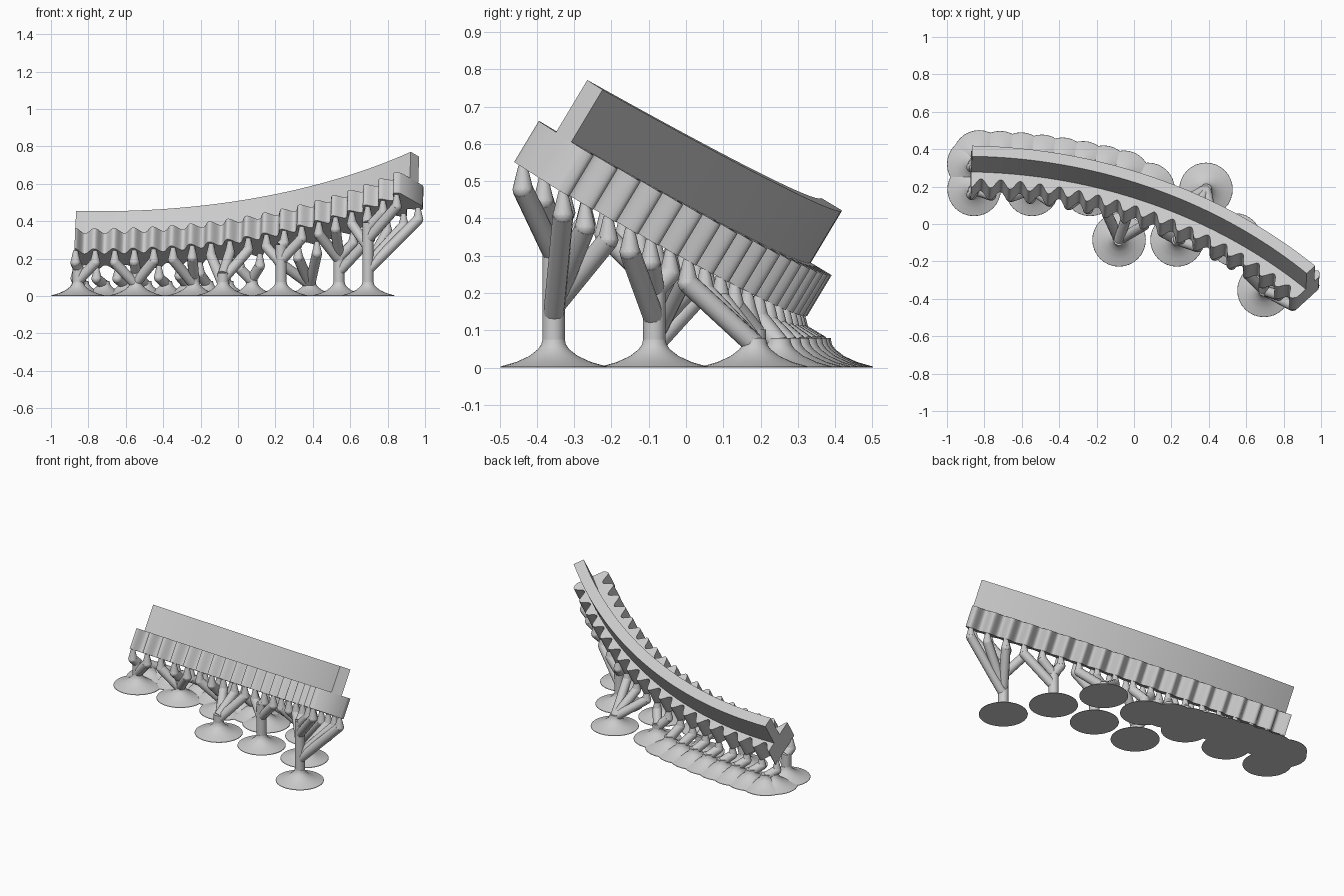
import bpy, bmesh, math
from mathutils import Vector, Matrix

if "Cube" in bpy.data.objects:
    bpy.data.objects.remove(bpy.data.objects["Cube"], do_unlink=True)

grey = bpy.data.materials.new("plain grey")
grey.use_nodes = True
COLOUR = (0.6, 0.6, 0.6, 1)
grey.diffuse_color = COLOUR
grey.node_tree.nodes["Principled BSDF"].inputs["Base Color"].default_value = COLOUR

# Tilted frame of the arc: w is its axis, v the radius at the left end
w = Vector((0.0335, 0.6, 1)).normalized()
u = (Vector((1, 0, 0)) - w * w.x).normalized()
v = w.cross(u)
R_WALL, SLAB_H, WALL_H, TEETH = 2.64, 0.128, 0.163, 18.25
R_IN, R_OUT = R_WALL - 0.068, R_WALL + 0.104
SWEEP = math.radians(42.7)
corner = Vector((-0.866, 0.362, 0.455))
centre = corner - v * R_WALL - w * (SLAB_H + WALL_H)


def on_arc(r, t, h):
    """World point at radius r, sweep fraction t and height h."""
    a = t * SWEEP
    return centre + u * (r * math.sin(a)) + v * (r * math.cos(a)) + w * h


def finish(name, bm, angle=40):
    bmesh.ops.recalc_face_normals(bm, faces=bm.faces)
    mesh = bpy.data.meshes.new(name)
    bm.to_mesh(mesh)
    bm.free()
    mesh.materials.append(grey)
    ob = bpy.data.objects.new(name, mesh)
    bpy.context.collection.objects.link(ob)
    bpy.ops.object.select_all(action="DESELECT")
    ob.select_set(True)
    bpy.context.view_layer.objects.active = ob
    bpy.ops.object.shade_smooth_by_angle(angle=math.radians(angle))


def arc_bar(name, inner, outer, low, high, steps):
    """Sweep a rectangular section, its radii given as functions of t."""
    bm = bmesh.new()
    rings = []
    for i in range(steps + 1):
        t = i / steps
        section = ((inner(t), low), (outer(t), low), (outer(t), high), (inner(t), high))
        rings.append([bm.verts.new(on_arc(r, t, h)) for r, h in section])
    for a, b in zip(rings, rings[1:]):
        for j in range(4):
            k = (j + 1) % 4
            bm.faces.new((a[j], a[k], b[k], b[j]))
    bm.faces.new(rings[0])
    bm.faces.new(rings[-1])
    finish(name, bm)


def wave(t):
    return 0.027 * math.cos(2 * math.pi * TEETH * t)


# Toothed slab and the wall standing on it
arc_bar("toothed_slab", lambda t: R_IN - wave(t), lambda t: R_OUT + wave(t), 0, SLAB_H, 292)
arc_bar("curved_wall", lambda t: R_WALL, lambda t: R_WALL + 0.066,
        SLAB_H - 0.01, SLAB_H + WALL_H, 64)


def rod(bm, a, b, r1, r2, sides=12):
    d = b - a
    m = Matrix.Translation((a + b) / 2) @ d.to_track_quat("Z", "Y").to_matrix().to_4x4()
    bmesh.ops.create_cone(bm, cap_ends=True, segments=sides, radius1=r1, radius2=r2,
                          depth=d.length, matrix=m)


def flared_foot(bm, x, y, sides=32):
    profile = ((0.143, 0), (0.142, 0.003), (0.1, 0.015), (0.065, 0.031),
               (0.042, 0.049), (0.033, 0.062), (0.03, 0.075))
    rings = []
    for r, z in profile:
        angles = [2 * math.pi * i / sides for i in range(sides)]
        rings.append([bm.verts.new((x + r * math.cos(a), y + r * math.sin(a), z))
                      for a in angles])
    for a, b in zip(rings, rings[1:]):
        for i in range(sides):
            k = (i + 1) % sides
            bm.faces.new((a[i], a[k], b[k], b[i]))
    bm.faces.new(rings[0])
    bm.faces.new(rings[-1])


# Feet: three staggered rows plus one under each low outer tooth
feet = [(-0.855 + 0.31 * i, 0.185) for i in range(5)]
feet += [(-0.08 + 0.31 * i, -0.085) for i in range(3)] + [(0.695, -0.355)]
feet.append((-0.857, 0.32))

# Each contact is a point under a tooth and the spot its foot should be near
contacts = []
for i in range(19):
    t = min(i / TEETH + 0.003, 0.985)
    contacts.append((on_arc(R_IN, t, 0.004), on_arc(R_IN - 0.03, t, 0)))
    outer = on_arc(R_OUT, t, 0.004)
    aim = on_arc(R_OUT + 0.06, t, 0)
    if i < 8:
        aim = outer + Vector((0.04, 0.055, 0))
        feet.append((aim.x, aim.y))
    contacts.append((outer, aim))

bm = bmesh.new()
for x, y in feet:
    flared_foot(bm, x, y)
finish("flared_feet", bm)

# Limbs lean from the chosen post to a pointed tip under each tooth
limbs, tips = bmesh.new(), bmesh.new()
post_top = {}
for p, aim in contacts:
    foot = min(feet, key=lambda f: math.hypot(f[0] - aim.x, f[1] - aim.y))
    reach = math.hypot(foot[0] - p.x, foot[1] - p.y)
    neck = p - Vector((0, 0, min(0.065, p.z * 0.4)))
    joint = Vector((foot[0], foot[1], max(0.06, neck.z - reach)))
    post_top[foot] = max(post_top.get(foot, 0.07), joint.z)
    rod(tips, neck, p, 0.028, 0.012)
    rod(limbs, joint, neck, 0.028, 0.028)
    bmesh.ops.create_icosphere(limbs, subdivisions=2, radius=0.028,
                               matrix=Matrix.Translation(neck))
finish("limbs", limbs)
finish("pointed_tips", tips)

# Upright posts
posts = bmesh.new()
for (x, y), top in post_top.items():
    rod(posts, Vector((x, y, 0.06)), Vector((x, y, top + 0.01)), 0.03, 0.03, 16)
finish("posts", posts)
